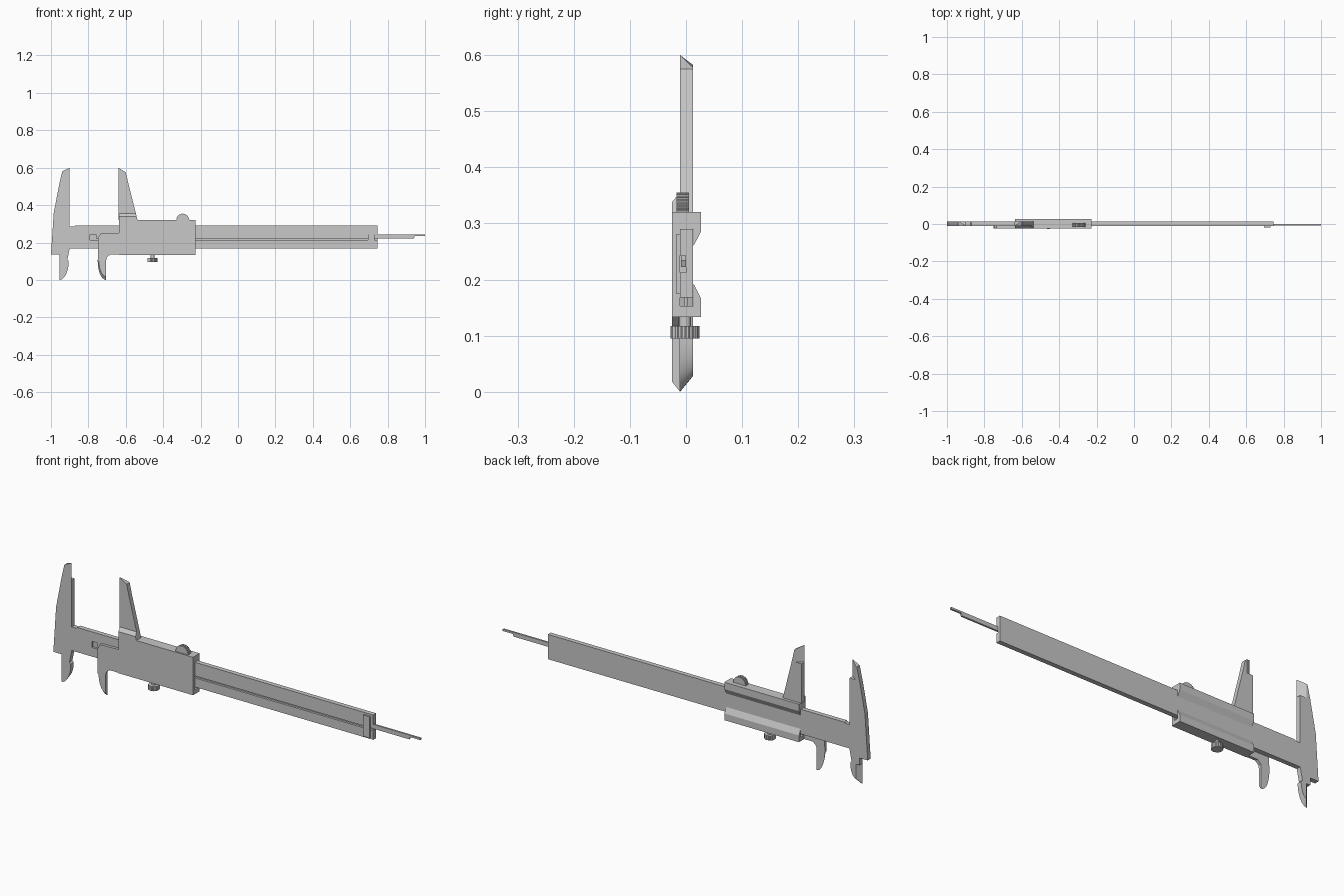
import bpy, bmesh
from math import sin, cos, pi
from mathutils import Matrix, Vector

cube = bpy.data.objects.get("Cube")
if cube:
    bpy.data.objects.remove(cube, do_unlink=True)

steel = bpy.data.materials.new("brushed_steel")
steel.use_nodes = True
grey = (0.58, 0.58, 0.58, 1)
steel.diffuse_color = grey
steel.node_tree.nodes["Principled BSDF"].inputs["Base Color"].default_value = grey

FRONT, BACK = -0.0105, 0.0125    # faces of the beam
OUTER, REAR = -0.025, 0.027      # faces of the slider


def loft(name, ring_a, ring_b, smooth=False):
    """Solid between two matching outlines."""
    bm = bmesh.new()
    a = [bm.verts.new(p) for p in ring_a]
    b = [bm.verts.new(p) for p in ring_b]
    bm.faces.new(a)
    bm.faces.new(b)
    for i in range(len(a)):
        j = (i + 1) % len(a)
        bm.faces.new((a[i], a[j], b[j], b[i]))
    bmesh.ops.remove_doubles(bm, verts=bm.verts, dist=1e-6)
    bmesh.ops.recalc_face_normals(bm, faces=bm.faces)
    mesh = bpy.data.meshes.new(name)
    bm.to_mesh(mesh)
    bm.free()
    mesh.materials.append(steel)
    ob = bpy.data.objects.new(name, mesh)
    bpy.context.collection.objects.link(ob)
    if smooth:
        bpy.ops.object.select_all(action='DESELECT')
        ob.select_set(True)
        bpy.context.view_layer.objects.active = ob
        bpy.ops.object.shade_smooth_by_angle()


def plate(name, pts, y0, y1, back=None, smooth=False):
    """Outline in x and z, given depth in y; the back outline may differ."""
    loft(name, [(x, y0, z) for x, z in pts],
         [(x, y1, z) for x, z in back or pts], smooth)


def bar(name, section, x0, x1):
    """Section in y and z, drawn along x."""
    loft(name, [(x0, y, z) for y, z in section],
         [(x1, y, z) for y, z in section])


def box(name, x0, x1, y0, y1, z0, z1):
    bar(name, [(y0, z0), (y1, z0), (y1, z1), (y0, z1)], x0, x1)


def knurled(name, center, radius, length, teeth, matrix):
    """Ridged wheel around its own z axis, turned by matrix."""
    rings = []
    for z in (-length / 2, length / 2):
        ring = []
        for i in range(teeth * 4):
            r = radius if i % 4 < 2 else radius * 0.95
            t = 2 * pi * i / (teeth * 4)
            ring.append(Vector(center) + matrix @ Vector((r * cos(t), r * sin(t), z)))
        rings.append(ring)
    loft(name, *rings)


def tip(x, side, width, z_low):
    """Curved outline of a small inside jaw, from its point upward."""
    steps = [i * pi / 20 for i in range(11)]
    curve = [(x + side * width * sin(t), 0.1 - (0.1 - z_low) * cos(t)) for t in steps]
    return curve + [(x, 0.1)]


# Fixed body with both jaws' roots, and the solid start of the beam
plate("fixed_jaw_body", [
    (-0.9, 0.515), (-0.955, 0.515), (-0.985, 0.36), (-1.0, 0.135), (-0.955, 0.135),
    (-0.955, 0.1), (-0.905, 0.1), (-0.912, 0.108), (-0.9, 0.168),
    (-0.79, 0.168), (-0.79, 0.29), (-0.87, 0.29), (-0.875, 0.285), (-0.9, 0.285)],
    FRONT, BACK)
plate("fixed_upper_tip",
      [(-0.9, 0.515), (-0.9, 0.6), (-0.94, 0.58), (-0.955, 0.515)], FRONT, BACK,
      back=[(-0.935, 0.515), (-0.935, 0.5825), (-0.94, 0.58), (-0.955, 0.515)])
plate("fixed_lower_tip", tip(-0.955, 1, 0.05, 0), FRONT, BACK,
      back=tip(-0.935, 1, 0.03, 0.028), smooth=True)

# Beam with the groove for the depth rod
bar("beam", [(FRONT, 0.168), (BACK, 0.168), (BACK, 0.29), (FRONT, 0.29),
             (FRONT, 0.243), (0, 0.243), (0, 0.213), (FRONT, 0.213)], -0.79, 0.745)
plate("depth_rod", [(-0.76, 0.222), (0.94, 0.222), (0.945, 0.234), (1.0, 0.234),
                    (1.0, 0.243), (-0.76, 0.243)], -0.009, 0)
box("end_stop", 0.695, 0.73, -0.018, FRONT, 0.175, 0.28)

# Slider wraps the beam, with sloped rails at the back
bar("slider", [
    (OUTER, 0.133), (REAR, 0.133), (REAR, 0.166), (BACK + 0.001, 0.193),
    (BACK + 0.001, 0.153), (FRONT, 0.153), (FRONT, 0.29), (BACK + 0.001, 0.29),
    (BACK + 0.001, 0.26), (REAR, 0.286), (REAR, 0.32), (OUTER, 0.32)], -0.635, -0.228)
box("pressure_strip", -0.6, -0.27, -0.003, 0.003, 0.153, 0.168)

# Moving lower jaw, hung from the front plate
plate("slider_nose", [
    (-0.75, 0.1), (-0.748, 0.225), (-0.735, 0.247), (-0.635, 0.25), (-0.635, 0.135),
    (-0.685, 0.135), (-0.703, 0.118), (-0.705, 0.1)], OUTER, FRONT)
plate("moving_lower_tip", tip(-0.705, -1, 0.038, 0.018), OUTER, FRONT,
      back=tip(-0.705, -1, 0.045, 0), smooth=True)

# Moving upper jaw with its sloped foot and bevelled tip
plate("moving_upper_jaw", [(-0.64, 0.515), (-0.64, 0.32), (-0.537, 0.32), (-0.586, 0.515)],
      FRONT, BACK)
plate("moving_upper_tip",
      [(-0.64, 0.515), (-0.64, 0.6), (-0.6, 0.575), (-0.586, 0.515)], FRONT, BACK,
      back=[(-0.605, 0.515), (-0.605, 0.578), (-0.6, 0.575), (-0.586, 0.515)])
plate("moving_jaw_foot", [(-0.635, 0.32), (-0.537, 0.32), (-0.542, 0.338), (-0.635, 0.338)],
      OUTER, FRONT,
      back=[(-0.635, 0.32), (-0.537, 0.32), (-0.546, 0.355), (-0.635, 0.355)])

# Thumb wheel and locking screw
knurled("thumb_wheel", (-0.295, -0.006, 0.32), 0.035, 0.022, 30,
        Matrix.Rotation(pi / 2, 3, 'X'))
knurled("lock_screw_head", (-0.457, -0.002, 0.106), 0.026, 0.023, 24, Matrix.Identity(3))
shaft = [(-0.457 + 0.011 * cos(i * pi / 8), 0.011 * sin(i * pi / 8) - 0.002)
         for i in range(16)]
loft("lock_screw_shaft", [(x, y, 0.115) for x, y in shaft],
     [(x, y, 0.14) for x, y in shaft], smooth=True)
